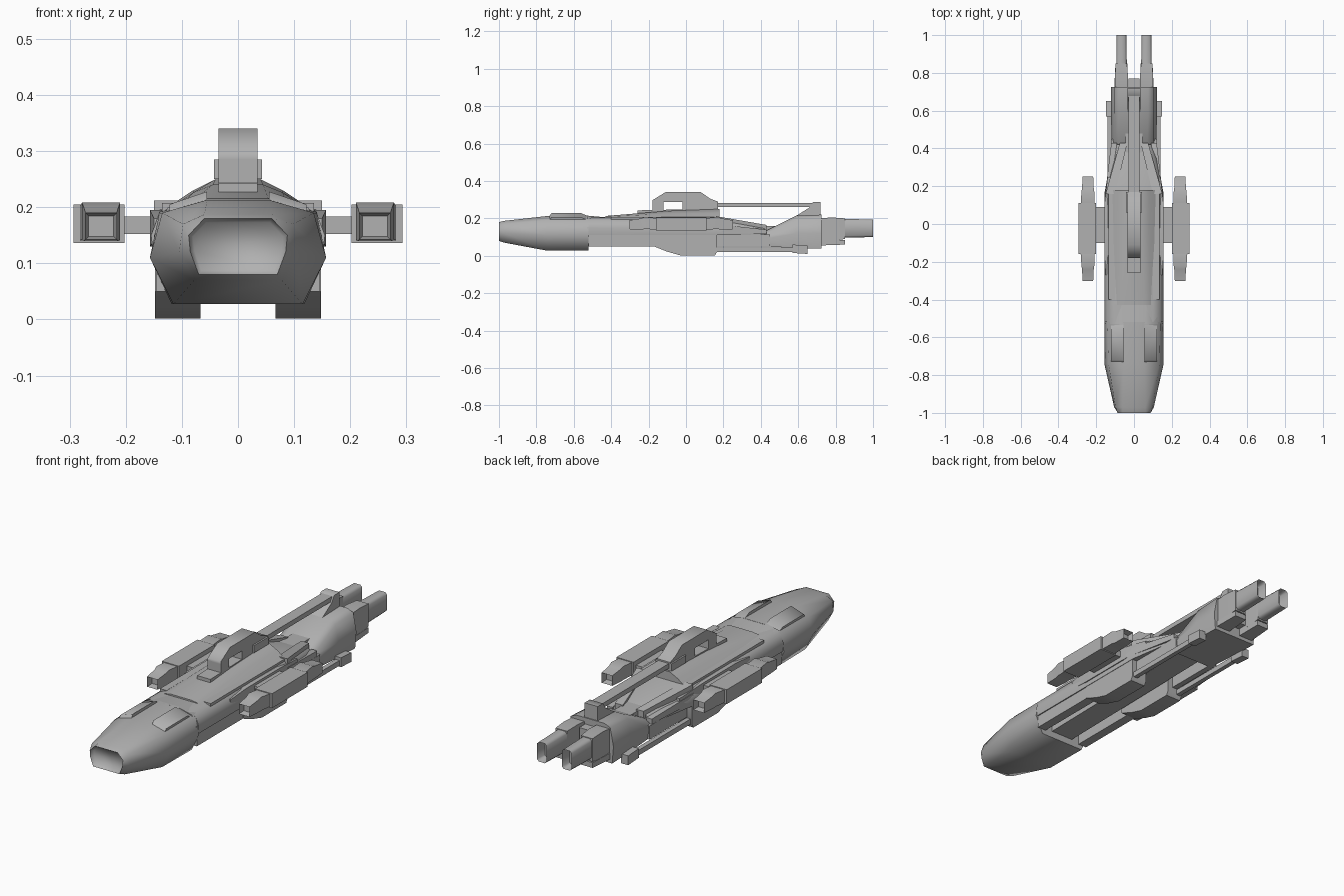
import bpy, bmesh, math

if "Cube" in bpy.data.objects:
    bpy.data.objects.remove(bpy.data.objects["Cube"])

grey = bpy.data.materials.new("hull grey")
grey.diffuse_color = (0.44, 0.44, 0.44, 1)
grey.use_nodes = True
grey.node_tree.nodes["Principled BSDF"].inputs["Base Color"].default_value = grey.diffuse_color


def finish(name, bm, mirror=False, angle=60):
    bmesh.ops.recalc_face_normals(bm, faces=bm.faces)
    me = bpy.data.meshes.new(name)
    bm.to_mesh(me)
    bm.free()
    me.materials.append(grey)
    ob = bpy.data.objects.new(name, me)
    bpy.context.collection.objects.link(ob)
    bpy.ops.object.select_all(action='DESELECT')
    ob.select_set(True)
    bpy.context.view_layer.objects.active = ob
    bpy.ops.object.shade_smooth_by_angle(angle=math.radians(angle))
    if mirror:
        ob.modifiers.new("mirror", 'MIRROR')
    return ob


def skin(name, rings, mirror=False, angle=60, recess=()):
    """Join rings of 3D points; recess gives (end, inset, depth) for hollow ends."""
    bm = bmesh.new()
    loops = [[bm.verts.new(p) for p in r] for r in rings]
    n = len(loops[0])
    for a, b in zip(loops, loops[1:]):
        for i in range(n):
            bm.faces.new((a[i], a[(i + 1) % n], b[(i + 1) % n], b[i]))
    caps = [bm.faces.new(loops[0]), bm.faces.new(loops[-1])]
    bmesh.ops.recalc_face_normals(bm, faces=bm.faces)
    for end, inset, depth in recess:
        bmesh.ops.inset_region(bm, faces=[caps[end]], thickness=inset)
        bmesh.ops.translate(bm, vec=-caps[end].normal * depth, verts=caps[end].verts)
    return finish(name, bm, mirror, angle)


def hull(name, sections, **kw):
    """Each section: (y, right-half x,z profile from top to bottom)."""
    return skin(name, [[(x, y, z) for x, z in half] + [(-x, y, z) for x, z in half[::-1]]
                       for y, half in sections], **kw)


def rects(name, sections, mirror=True, **kw):
    """Each section: (y, x0, x1, z0, z1)."""
    return skin(name, [[(a, y, c), (b, y, c), (b, y, d), (a, y, d)]
                       for y, a, b, c, d in sections], mirror, **kw)


def box(name, x0, x1, y0, y1, z0, z1, mirror=True):
    return rects(name, [(y0, x0, x1, z0, z1), (y1, x0, x1, z0, z1)], mirror)


def plate(name, x0, x1, outline, mirror=False, drop=0):
    """Side outline of (y, z) points, given thickness in x; drop lowers the outer side."""
    return skin(name, [[(x, y, z - d) for y, z in outline] for x, d in ((x0, 0), (x1, drop))],
                mirror)


# Faceted nose with a recessed front port
hull("nose", [
    (-1.0, [(.06, .18), (.088, .15), (.085, .12), (.07, .08)]),
    (-.97, [(.06, .187), (.098, .17), (.105, .12), (.078, .07)]),
    (-.74, [(.055, .213), (.135, .19), (.157, .11), (.115, .027)]),
    (-.52, [(.055, .215), (.14, .19), (.157, .11), (.118, .027)]),
], recess=[(0, .008, .02)], angle=75)
# Collar joining nose to main body
hull("neck", [
    (-.53, [(.06, .215), (.125, .2), (.15, .15), (.145, .11)]),
    (-.42, [(.065, .205), (.12, .19), (.14, .15), (.14, .11)]),
])
# Raised brow panels on the nose, sloping outward
plate("brow_panel", .055, .122, [(-.735, .205), (-.72, .228), (-.56, .228), (-.52, .21)],
      True, drop=.023)

# Main body and its sloping roof
hull("main_body", [
    (-.52, [(.10, .205), (.14, .19), (.155, .15), (.15, .11)]),
    (.17, [(.10, .21), (.14, .195), (.155, .15), (.15, .11)]),
    (.42, [(.05, .15), (.08, .145), (.11, .13), (.11, .11)]),
])
hull("roof", [
    (-.43, [(.055, .213), (.085, .208), (.11, .195)]),
    (-.10, [(.045, .24), (.08, .226), (.125, .195)]),
    (.18, [(.04, .25), (.08, .23), (.125, .2)]),
])
box("side_ledge", .10, .135, -.40, .16, .19, .207)
rects("side_bulge", [(-.27, .13, .15, .14, .18), (-.16, .13, .157, .13, .195),
                     (.10, .13, .157, .13, .195), (.25, .12, .14, .14, .175)])

# Underside keel and side skirts
hull("keel", [(-.53, [(.06, .12), (.06, .06)]), (.42, [(.06, .12), (.06, .075)])])
rects("skirt_rail", [(-.52, .10, .145, .05, .11), (-.16, .10, .145, .05, .11)])
plate("belly_pod", .067, .148, [(-.17, .115), (-.17, .05), (-.10, .022), (-.03, .002),
                                (.155, .002), (.165, .02), (.165, .115)], True)
box("lower_boom", .118, .14, .16, .58, .02, .045)
rects("boom_end", [(.57, .11, .148, .015, .06), (.65, .11, .148, .01, .055)])

# Bridge tower with a gap beneath its front
plate("bridge_top", -.035, .035, [(-.18, .285), (-.18, .297), (-.11, .34), (.08, .34),
                                  (.13, .305), (.17, .29), (.17, .24), (-.02, .24),
                                  (-.02, .288), (-.12, .288)])
box("bridge_post", -.035, .035, -.18, -.12, .22, .288, False)
rects("bridge_base", [(-.26, -.035, .035, .215, .243), (.17, -.035, .035, .22, .252)], False)
box("bridge_cheek", .033, .043, .06, .17, .25, .285)
box("top_boom", -.028, .028, .16, .70, .26, .283, False)

# Converging struts between body and tail
rects("tail_strut", [(.16, .10, .15, .16, .212), (.43, .035, .075, .13, .165)])
rects("outer_strut", [(.16, .13, .153, .13, .17), (.43, .09, .12, .115, .14)])
box("tail_core", -.045, .045, .15, .60, .10, .16, False)
box("side_rail", .095, .122, .16, .45, .05, .115)

# Tail block, fin and centre post
hull("tail_block", [
    (.42, [(.07, .13), (.105, .115), (.118, .09), (.11, .05)]),
    (.59, [(.075, .215), (.105, .2), (.122, .12), (.115, .042)]),
    (.725, [(.075, .22), (.105, .207), (.122, .12), (.115, .038)]),
])
plate("tail_fin", -.035, .035, [(.52, .17), (.66, .258), (.68, .288), (.72, .288), (.72, .17)])
box("tail_post", -.028, .028, .70, .77, .09, .19, False)

# Twin engines with hollow nozzles
rects("engine", [(.71, .032, .10, .075, .2), (.78, .032, .10, .08, .205),
                 (.85, .037, .098, .09, .2)])
rects("engine_underside", [(.71, .03, .105, .055, .085), (.85, .035, .098, .06, .085)])


def rounded(y, cx, cz, hx, hz, c):
    quad = [(hx - c, hz), (hx, hz - c), (hx, c - hz), (hx - c, -hz),
            (c - hx, -hz), (-hx, c - hz), (-hx, hz - c), (c - hx, hz)]
    return [(cx + x, y, cz + z) for x, z in quad]


skin("nozzle", [rounded(.84, .066, .147, .028, .05, .01),
                rounded(1.0, .066, .147, .026, .047, .01)], True, recess=[(1, .007, .05)])

# Side pods on short wings
box("wing_strut", .13, .205, -.10, .09, .152, .183)
rects("side_pod", [(-.16, .202, .293, .136, .205), (.11, .202, .293, .136, .205)])
for name, s in (("pod_front", -1), ("pod_rear", 1)):
    rects(name, [(s * y - .025, *r) for y, *r in (
        (.12, .21, .283, .14, .2), (.195, .21, .278, .143, .208),
        (.215, .213, .275, .14, .2), (.277, .216, .272, .142, .19))],
        recess=[(1, .008, .03)])
